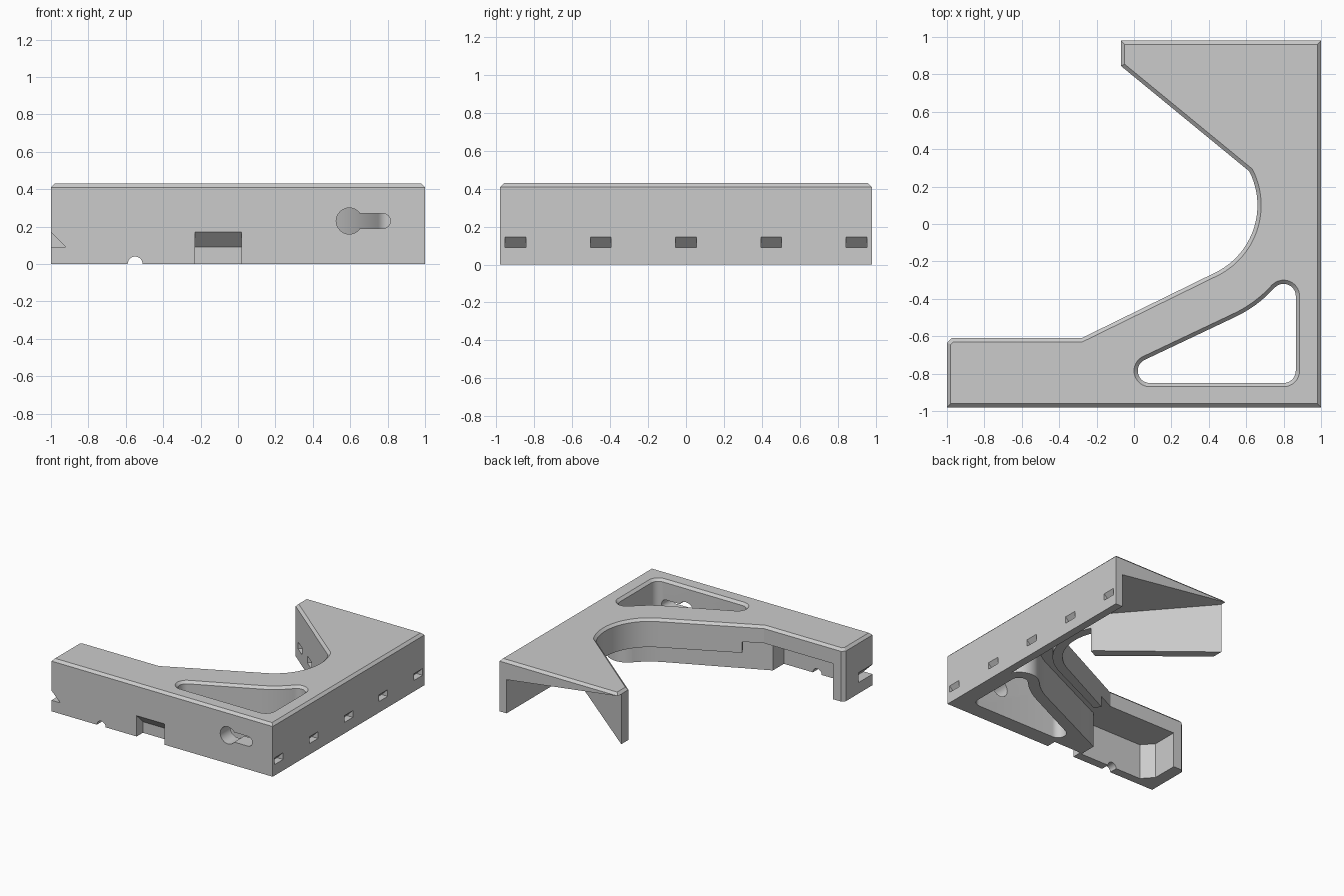
import bpy, bmesh, math
from mathutils import Vector

if "Cube" in bpy.data.objects:
    bpy.data.objects.remove(bpy.data.objects["Cube"])

TOP = 0.43
HUB = (0.26, 0.1)          # centre of the concave sweep
TAN = -65.4                # direction where the sweep meets the straight arm

grey = bpy.data.materials.new("plain grey")
grey.use_nodes = True
grey.diffuse_color = (0.6, 0.6, 0.6, 1)
grey.node_tree.nodes["Principled BSDF"].inputs["Base Color"].default_value = (0.6, 0.6, 0.6, 1)


def arc(c, r, a0, a1, n=16):
    angles = [math.radians(a0 + (a1 - a0) * i / n) for i in range(n + 1)]
    return [(c[0] + r * math.cos(a), c[1] + r * math.sin(a)) for a in angles]


def solid(name, low, high):
    """Closed prism between two matching rings of 3D points."""
    bm = bmesh.new()
    a = [bm.verts.new(p) for p in low]
    b = [bm.verts.new(p) for p in high]
    n = len(a)
    bm.faces.new(a)
    bm.faces.new(b)
    for i in range(n):
        j = (i + 1) % n
        bm.faces.new((a[i], a[j], b[j], b[i]))
    bmesh.ops.recalc_face_normals(bm, faces=bm.faces)
    mesh = bpy.data.meshes.new(name)
    bm.to_mesh(mesh)
    bm.free()
    mesh.materials.append(grey)
    ob = bpy.data.objects.new(name, mesh)
    bpy.context.collection.objects.link(ob)
    return ob


def upright(name, pts, z0, top):
    """Plan outline raised from z0 to a flat or sloping top."""
    height = top if callable(top) else (lambda x: top)
    return solid(name, [(x, y, z0) for x, y in pts], [(x, y, height(x)) for x, y in pts])


def sideways(name, section, x, y, angle, width):
    """Section of (depth, z) points swept across a wall; angle points into the wall."""
    a = math.radians(angle)
    into = Vector((math.cos(a), math.sin(a), 0))
    across = Vector((-math.sin(a), math.cos(a), 0)) * width / 2
    ring = [Vector((x, y, z)) + into * d for d, z in section]
    return solid(name, [p - across for p in ring], [p + across for p in ring])


def cut(target, cutter):
    cutter.hide_render = True
    mod = target.modifiers.new("cut", "BOOLEAN")
    mod.operation = "DIFFERENCE"
    mod.solver = "EXACT"
    mod.object = cutter
    bpy.context.view_layer.objects.active = target
    bpy.ops.object.modifier_apply(modifier=mod.name)
    bpy.data.objects.remove(cutter)


# Main outline
outline = [(1, -0.98), (1, 0.98), (-0.07, 0.98), (-0.07, 0.845)]
outline += arc(HUB, 0.4, 27, TAN, 24)
outline += [(-0.28, -0.61), (-0.975, -0.61), (-1, -0.635), (-1, -0.98)]
body = upright("corner_bracket", outline, 0, TOP)

# Rounded triangular window
window = arc(HUB, 0.66, TAN, -42, 8)
window += arc((0.80, -0.385), 0.065, 138, 0)
window += arc((0.80, -0.785), 0.065, 0, -90, 8)
window += arc((0.085, -0.785), 0.065, -90, -245.4)
cut(body, upright("window_cutter", window, -0.1, TOP + 0.1))

# Chamfer round every top rim
bm = bmesh.new()
bm.from_mesh(body.data)
bm.normal_update()
rim = [e for e in bm.edges
       if all(abs(v.co.z - TOP) < 1e-4 for v in e.verts)
       and any(abs(f.normal.z) < 0.1 for f in e.link_faces)]
bmesh.ops.bevel(bm, geom=rim, offset=0.02, segments=1, affect="EDGES", clamp_overlap=False)
bm.to_mesh(body.data)
bm.free()

# Hollow of the back leg, open at the back, with a sloping ceiling
leg = [(0.936, 0.2), (0.936, 1.1), (-0.2, 1.1), (-0.2, 1.04), (0.675, 0.335), (0.735, 0.2)]
cut(body, upright("leg_cutter", leg, -0.1, lambda x: 0.41 - 0.134 * (x + 0.07)))

# Channel between the window wall and the sweeping lip
channel = [(-0.247, -0.767)] + arc(HUB, 0.575, TAN, -42, 10)
channel += arc((0.80, -0.385), 0.15, 138, 27, 10)
channel += [(0.935, -0.3), (0.935, 0.3), (0.675, 0.335)]
channel += arc(HUB, 0.475, 27, TAN, 20) + [(-0.15, -0.61)]
cut(body, upright("channel_cutter", channel, -0.1, 0.29))

# Space below the lip
lip = arc(HUB, 0.525, 27, TAN, 20) + [(-0.121, -0.652), (-0.3, -0.3), HUB]
cut(body, upright("lip_cutter", lip, -0.12, 0.2))

# Hollow of the front arm, open toward the back
arm = [(-0.9, -0.82), (-0.82, -0.91), (-0.248, -0.91), (-0.248, -0.767),
       (-0.05, -0.677), (-0.13, -0.54), (-0.19, -0.4), (-0.9, -0.4)]
cut(body, upright("arm_cutter", arm, -0.14, 0.291))

# Wedge pockets in the right wall and the diagonal wall
pocket = [(-0.055, 0.09), (0.055, 0.09), (-0.055, 0.2)]
for i in range(-2, 3):
    cut(body, sideways("pocket_cutter", pocket, 1, 0.45 * i, 180, 0.11))
for t in (0.13, 0.42, 0.71):
    x, y = -0.07 + 0.69 * t, 0.845 - 0.563 * t
    cut(body, sideways("pocket_cutter", pocket, x, y, 51, 0.11))

# Wedge slot at the arm end and the sloped notch in the front
end_slot = [(-0.08, 0.09), (0.08, 0.09), (-0.08, 0.25)]
cut(body, sideways("end_slot_cutter", end_slot, -1, -0.9, 0, 0.2))
notch = [(-0.08, -0.1), (0.08, -0.1), (0.08, 0.09), (-0.08, 0.25)]
cut(body, sideways("notch_cutter", notch, -0.105, -0.98, 90, 0.25))


def front_hole(ring, y1):
    cut(body, solid("hole_cutter", [(x, -1.1, z) for x, z in ring],
                    [(x, y1, z) for x, z in ring]))


# Keyhole and cable hole through the front wall
front_hole(arc((0.595, 0.23), 0.07, 0, 345, 23), -0.8)
front_hole(arc((0.775, 0.23), 0.04, -90, 90, 12) + [(0.6, 0.27), (0.6, 0.19)], -0.79)
front_hole(arc((-0.55, 0), 0.04, 0, 345, 23), -0.85)

bpy.ops.object.select_all(action="DESELECT")
body.select_set(True)
bpy.context.view_layer.objects.active = body
bpy.ops.object.shade_smooth_by_angle(angle=math.radians(25))
